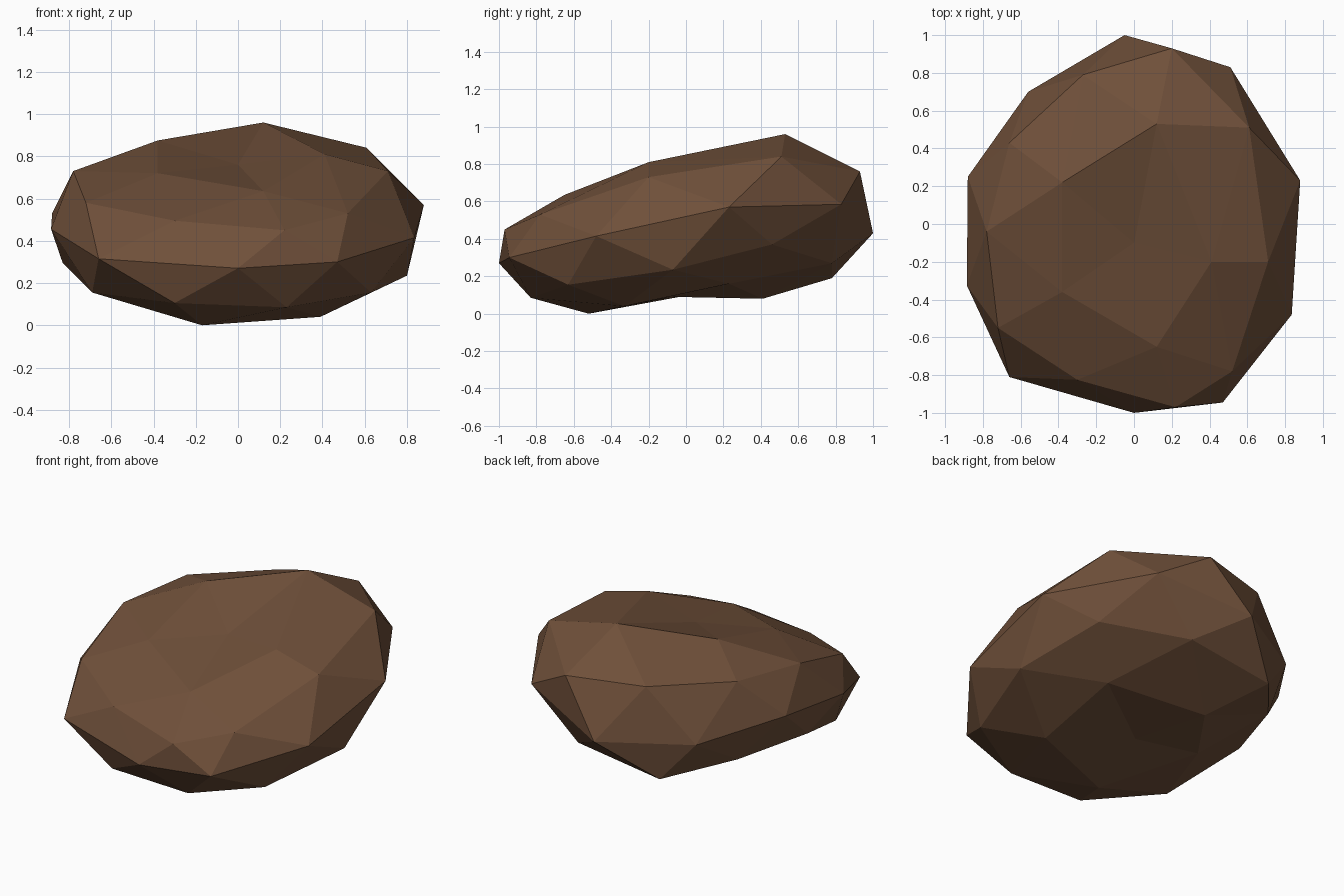
import bpy, bmesh, math

# Faceted boulder: an 80-face icosphere whose rings are pulled into shape.
# Each ring runs counter-clockwise from the +x side.
RINGS = [
    # crown
    [(0, -.10, .76)],
    [(.41, -.20, .81), (.12, .53, .96), (-.38, .22, .875), (-.38, -.36, .72), (.12, -.65, .635)],
    # upper shoulder
    [(.61, .51, .84), (-.27, .79, .76), (-.78, -.04, .73), (-.30, -.825, .495), (.52, -.78, .53)],
    [(.71, -.20, .73), (.20, .93, .76), (-.66, .43, .76), (-.72, -.55, .58), (.22, -.97, .45)],
    # waist
    [(.88, .23, .57), (.51, .83, .585), (-.05, 1.0, .43), (-.56, .70, .43), (-.88, .25, .53),
     (-.885, -.325, .455), (-.66, -.81, .315), (0, -1.0, .27), (.47, -.945, .30), (.835, -.48, .415)],
    # lower shoulder
    [(.65, .46, .37), (-.36, .78, .19), (-.83, -.04, .295), (-.30, -.84, .105), (.63, -.63, .155)],
    [(.80, -.07, .235), (.215, .78, .27), (-.66, .42, .26), (-.69, -.525, .155), (.23, -.83, .085)],
    # underside
    [(.39, .23, .16), (-.19, .41, .08), (-.465, .02, .10), (-.17, -.52, 0), (.39, -.33, .04)],
    [(-.07, -.07, .09)],
]
LEVELS = [1, .851, .526, .447, 0, -.447, -.526, -.851, -1]


def azimuth(v):
    return (math.degrees(math.atan2(v.co.y, v.co.x)) + 5) % 360


bm = bmesh.new()
bmesh.ops.create_icosphere(bm, subdivisions=2, radius=1)
for v in bm.verts:
    v.co.normalize()
groups = [sorted((v for v in bm.verts if abs(v.co.z - z) < .03), key=azimuth) for z in LEVELS]
for group, ring in zip(groups, RINGS):
    for v, p in zip(group, ring):
        v.co = p
bmesh.ops.recalc_face_normals(bm, faces=bm.faces)

mesh = bpy.data.meshes.new("boulder")
bm.to_mesh(mesh)
bm.free()
mat = bpy.data.materials.new("earth brown")
mat.diffuse_color = (.16, .08, .042, 1)
mesh.materials.append(mat)
boulder = bpy.data.objects.new("boulder", mesh)
bpy.context.collection.objects.link(boulder)
